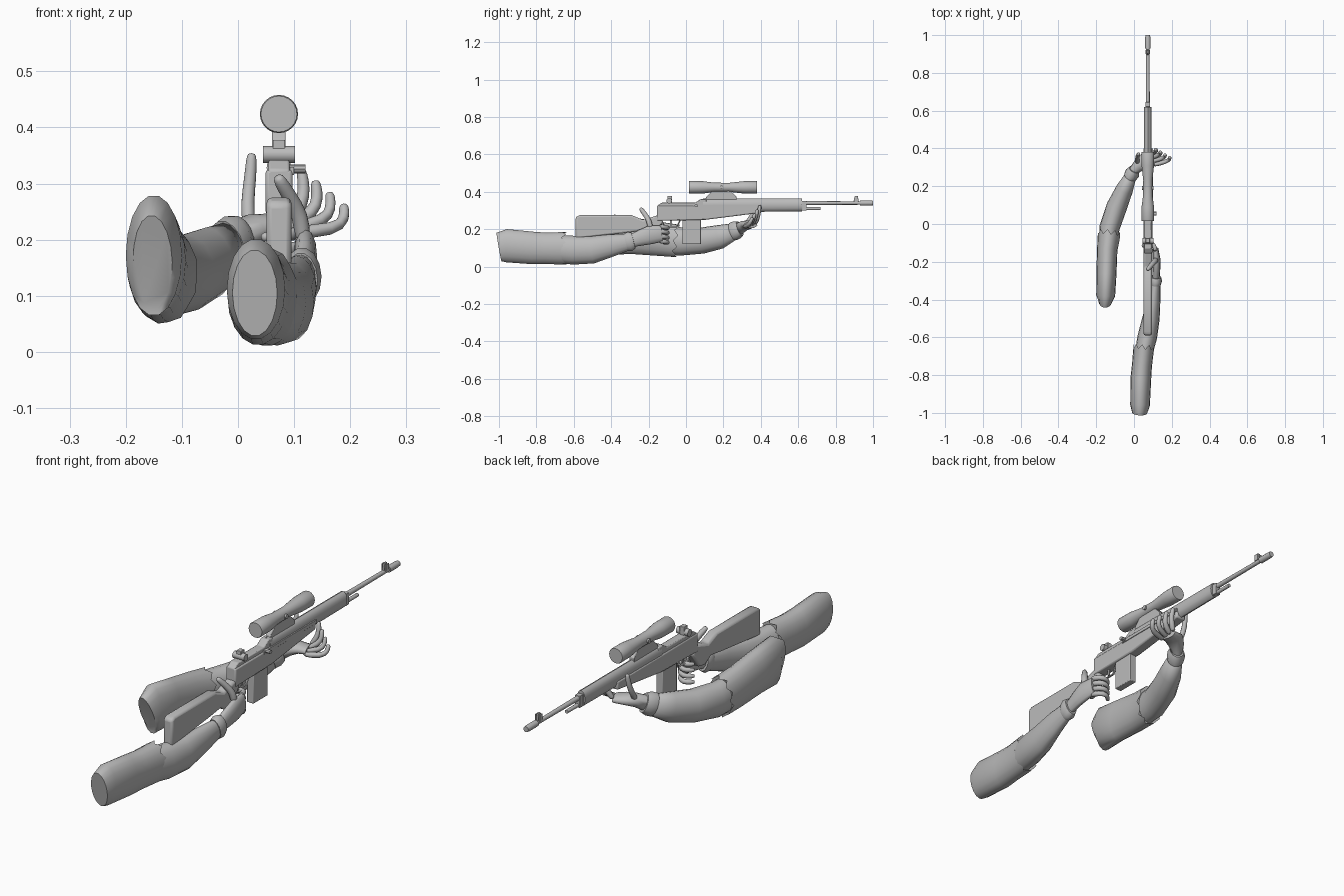
import bpy, bmesh, math
from mathutils import Vector

cube = bpy.data.objects.get("Cube")
if cube:
    bpy.data.objects.remove(cube)

GREY = (0.5, 0.5, 0.5, 1)
grey = bpy.data.materials.new("plain grey")
grey.use_nodes = True
grey.diffuse_color = GREY
grey.node_tree.nodes["Principled BSDF"].inputs["Base Color"].default_value = GREY

GUN_X = 0.073


def finish(name, bm, angle=40):
    """Turn a bmesh into a shaded object."""
    bmesh.ops.recalc_face_normals(bm, faces=bm.faces)
    mesh = bpy.data.meshes.new(name)
    bm.to_mesh(mesh)
    bm.free()
    mesh.materials.append(grey)
    mesh.shade_smooth()
    mesh.set_sharp_from_angle(angle=math.radians(angle))
    obj = bpy.data.objects.new(name, mesh)
    bpy.context.scene.collection.objects.link(obj)
    return obj


def loft(name, rings, sides=14, jag=0, angle=40):
    """Skin oval rings (x, y, z, half width, half height) along a path."""
    bm = bmesh.new()
    centres = [Vector(r[:3]) for r in rings]
    whole = (centres[-1] - centres[0]).normalized()
    ref = Vector((0, 0, 1)) if abs(whole.z) < 0.7 else Vector((0, 1, 0))
    last = len(rings) - 1
    loops = []
    for i, ring in enumerate(rings):
        along = (centres[min(i + 1, last)] - centres[max(i - 1, 0)]).normalized()
        side = ref.cross(along).normalized()
        up = along.cross(side)
        loop = []
        for k in range(sides):
            a = math.tau * k / sides
            p = centres[i] + side * ring[3] * math.cos(a) + up * ring[4] * math.sin(a)
            if jag and i == last:
                p += along * jag * (-1) ** k
            loop.append(bm.verts.new(p))
        loops.append(loop)
    for a, b in zip(loops, loops[1:]):
        for k in range(sides):
            n = (k + 1) % sides
            bm.faces.new((a[k], a[n], b[n], b[k]))
    bm.faces.new(loops[0])
    bm.faces.new(loops[-1])
    return finish(name, bm, angle)


def turned(name, profile, z, sides=16):
    """Round part along the rifle from (y, radius) pairs."""
    return loft(name, [(GUN_X, y, z, r, r) for y, r in profile], sides)


def slab(name, outline, half, bevel=0.004, x=GUN_X):
    """Side outline of (y, z) points, thickened across x."""
    bm = bmesh.new()
    face = bm.faces.new([bm.verts.new((x - half, y, z)) for y, z in outline])
    out = bmesh.ops.extrude_face_region(bm, geom=[face])
    moved = [v for v in out["geom"] if isinstance(v, bmesh.types.BMVert)]
    bmesh.ops.translate(bm, verts=moved, vec=(2 * half, 0, 0))
    obj = finish(name, bm, 30)
    if bevel:
        mod = obj.modifiers.new("soft edges", "BEVEL")
        mod.width = bevel
        mod.segments = 2
    return obj


def box(name, y0, y1, z0, z1, half, bevel=0.002, x=GUN_X):
    return slab(name, [(y0, z0), (y1, z0), (y1, z1), (y0, z1)], half, bevel, x)


def finger(name, joints, r):
    """Rounded tapering digit through its joints."""
    rings = []
    for i, p in enumerate(joints):
        s = r * (1 - 0.08 * i)
        rings.append((*p, s, s))
    a, b = Vector(joints[-2]), Vector(joints[-1])
    tip = b + (b - a).normalized() * r * 0.7
    rings.append((*tip, r * 0.5, r * 0.5))
    obj = loft(name, rings, 8, angle=80)
    obj.modifiers.new("round", "SUBSURF").levels = 1
    obj.modifiers["round"].render_levels = 1


# Rifle: stock, receiver and fore-end
slab("butt_stock", [(-.59, .15), (-.59, .265), (-.57, .275), (-.29, .275),
                    (-.23, .25), (-.15, .275), (-.12, .24), (-.17, .17),
                    (-.21, .165), (-.25, .19), (-.32, .18)], .022, .009)
slab("fore_stock", [(-.155, .245), (.1, .25), (.4, .288), (.4, .325),
                    (-.155, .325)], .024, .006)
slab("receiver", [(-.155, .27), (.11, .27), (.11, .362), (.08, .362),
                  (.05, .342), (-.13, .342), (-.155, .325)], .019)
loft("handguard", [(GUN_X, .09, .328, .022, .037), (GUN_X, .62, .33, .02, .035)], 12)
slab("magazine", [(-.02, .12), (.08, .12), (.08, .27), (-.02, .27)], .016, .003)
loft("trigger_guard", [(GUN_X, -.13, .245, .006, .004), (GUN_X, -.11, .212, .006, .004),
                       (GUN_X, -.05, .212, .006, .004), (GUN_X, -.03, .25, .006, .004)], 6)
box("trigger", -.085, -.075, .22, .25, .003, 0)
loft("rear_sight_drum", [(.045, -.09, .352, .015, .015), (.102, -.09, .352, .015, .015)], 12)
box("rear_sight", -.1, -.075, .34, .378, .011)
loft("operating_handle", [(.085, .055, .326, .01, .008), (.12, .055, .326, .01, .008)], 8)
box("operating_rod", .04, .4, .315, .33, .004, .001, .096)

# Barrel group
turned("barrel", [(.6, .011), (.93, .009), (.93, .014), (.985, .014), (1, .012)], .34, 12)
turned("gas_cylinder", [(.6, .009), (.72, .008)], .31, 10)
box("gas_band", .62, .645, .3, .352, .012)
slab("front_sight", [(.895, .345), (.925, .345), (.918, .378), (.903, .378)], .004, .001)
for s in (-1, 1):
    box("front_sight_ear", .9, .92, .345, .374, .002, 0, GUN_X + s * .009)

# Telescopic sight
turned("scope", [(.015, .032), (.02, .034), (.09, .033), (.15, .025), (.23, .024),
                 (.31, .033), (.375, .034), (.38, .032)], .424, 24)
slab("scope_mount", [(.1, .355), (.27, .355), (.27, .375), (.24, .405),
                     (.14, .405), (.11, .375)], .012, .002)
for s in (-1, 1):
    loft("scope_knob", [(GUN_X + s * .015, .19, .424, .01, .01),
                        (GUN_X + s * .031, .19, .424, .01, .01)], 10)

# Right-hand-side arm
loft("trigger_sleeve", [(.03, -1, .105, .04, .078), (.032, -.96, .112, .052, .09),
                        (.036, -.82, .1, .055, .088), (.042, -.75, .098, .053, .085),
                        (.052, -.65, .098, .055, .088)], 18, .012, 60)
loft("trigger_forearm", [(.048, -.7, .095, .046, .074), (.07, -.6, .088, .052, .077),
                         (.09, -.5, .09, .046, .073), (.105, -.4, .113, .035, .06),
                         (.115, -.3, .132, .024, .042)], 16, angle=80)
loft("trigger_cuff", [(.113, -.32, .13, .029, .048), (.115, -.3, .135, .034, .053),
                      (.116, -.28, .14, .028, .044)], 14)
loft("trigger_palm", [(.115, -.29, .138, .02, .034), (.119, -.24, .155, .02, .043),
                      (.12, -.19, .17, .021, .05), (.114, -.13, .177, .015, .044)], 12, angle=80)
for i in range(4):
    z = .215 - .026 * i
    finger("trigger_finger", [(.115, -.15, z), (.108, -.105, z - .004),
                              (.075, -.09, z - .008), (.05, -.115, z - .01)], .014)
finger("trigger_thumb", [(.116, -.19, .195), (.112, -.195, .245),
                         (.09, -.22, .28), (.075, -.238, .305)], .017)

# Supporting arm
loft("support_sleeve", [(-.152, -.41, .16, .035, .09), (-.15, -.38, .172, .05, .108),
                        (-.146, -.27, .163, .053, .098), (-.142, -.14, .148, .054, .092),
                        (-.132, -.05, .138, .06, .088)], 18, .012, 60)
loft("support_forearm", [(-.14, -.12, .14, .046, .077), (-.13, -.02, .135, .054, .075),
                         (-.092, .09, .14, .055, .07), (-.05, .185, .16, .046, .064),
                         (-.01, .27, .193, .028, .042)], 16, angle=80)
loft("support_cuff", [(-.02, .25, .187, .036, .05), (-.008, .27, .196, .039, .05),
                      (.002, .288, .204, .03, .042)], 14)
loft("support_palm", [(-.005, .28, .2, .024, .034), (.025, .31, .218, .034, .028),
                      (.06, .335, .225, .043, .022), (.1, .345, .222, .038, .016)], 12, angle=80)
for i in range(4):
    finger("support_finger", [(.09, .37 - .02 * i, .225 - .004 * i),
                              (.115 + .02 * i, .384 - .018 * i, .265 - .016 * i),
                              (.118 + .024 * i, .39 - .015 * i, .292 - .018 * i),
                              (.114 + .025 * i, .394 - .014 * i, .318 - .021 * i)], .014)
finger("support_thumb", [(.02, .315, .22), (.016, .35, .265),
                         (.022, .365, .31), (.024, .37, .345)], .014)
